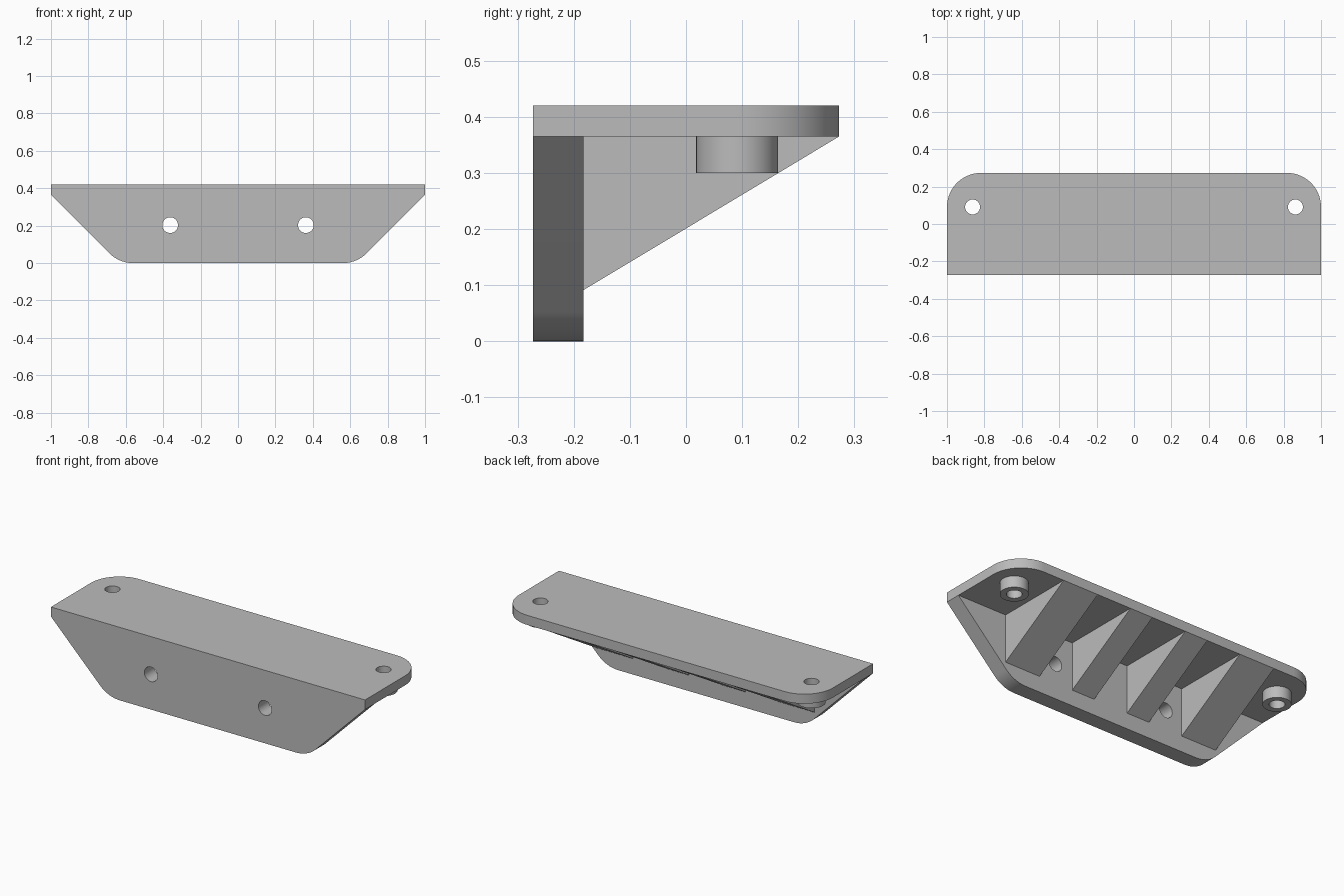
import bpy, bmesh, math
from mathutils import Vector

if "Cube" in bpy.data.objects:
    bpy.data.objects.remove(bpy.data.objects["Cube"])

grey = bpy.data.materials.new("light grey")
grey.diffuse_color = (0.5, 0.5, 0.5, 1)
grey.use_nodes = True
grey.node_tree.nodes["Principled BSDF"].inputs["Base Color"].default_value = grey.diffuse_color

Y0, Y1 = -0.273, 0.273        # front and back
WALL_Y = -0.183               # rear face of the front wall
PLATE_Z, TOP_Z = 0.365, 0.42  # underside and top of the top plate


def circle(cx, cy, r, n=48):
    return [(cx + r * math.cos(2 * math.pi * i / n),
             cy + r * math.sin(2 * math.pi * i / n)) for i in range(n)]


def rounded(points, n=16):
    """Outline from (x, y, fillet radius) corners."""
    out = []
    for i, (x, y, r) in enumerate(points):
        p = Vector((x, y))
        if r == 0:
            out.append(tuple(p))
            continue
        a = (Vector(points[i - 1][:2]) - p).normalized()
        b = (Vector(points[(i + 1) % len(points)][:2]) - p).normalized()
        half = a.angle(b) / 2
        c = p + (a + b).normalized() * (r / math.sin(half))
        start = p + a * (r / math.tan(half)) - c
        end = p + b * (r / math.tan(half)) - c
        sweep = math.pi - 2 * half
        for k in range(n + 1):
            t = k / n
            v = (start * math.sin((1 - t) * sweep) + end * math.sin(t * sweep)) / math.sin(sweep)
            out.append(tuple(c + v))
    return out


def extruded(name, loops, depth, location, rotation=(0, 0, 0)):
    """Solid from a flat outline plus hole loops, centred on its thickness."""
    cu = bpy.data.curves.new(name, 'CURVE')
    cu.dimensions = '2D'
    cu.fill_mode = 'BOTH'
    cu.extrude = depth / 2
    for pts in loops:
        s = cu.splines.new('POLY')
        s.points.add(len(pts) - 1)
        for sp, (x, y) in zip(s.points, pts):
            sp.co = (x, y, 0, 1)
        s.use_cyclic_u = True
    ob = bpy.data.objects.new(name, cu)
    ob.location, ob.rotation_euler = location, rotation
    bpy.context.collection.objects.link(ob)
    bpy.ops.object.select_all(action='DESELECT')
    ob.select_set(True)
    bpy.context.view_layer.objects.active = ob
    bpy.ops.object.convert(target='MESH')
    ob = bpy.context.view_layer.objects.active
    bm = bmesh.new()
    bm.from_mesh(ob.data)
    bmesh.ops.remove_doubles(bm, verts=bm.verts, dist=1e-5)
    bmesh.ops.recalc_face_normals(bm, faces=bm.faces)
    bm.to_mesh(ob.data)
    bm.free()
    ob.data.materials.clear()
    ob.data.materials.append(grey)
    bpy.ops.object.shade_smooth_by_angle(angle=math.radians(30))
    return ob


HX, HY, HR = 0.863, 0.091, 0.04  # top screw holes

# Top plate with rounded back corners and two screw holes
extruded("top_plate",
         [rounded([(-1, Y0, 0), (1, Y0, 0), (1, Y1, 0.182), (-1, Y1, 0.182)]),
          circle(-HX, HY, HR), circle(HX, HY, HR)],
         TOP_Z - PLATE_Z, (0, 0, (TOP_Z + PLATE_Z) / 2))

# Front wall with slanted ends and two screw holes
extruded("front_wall",
         [rounded([(-0.635, 0, 0.18), (0.635, 0, 0.18), (1, PLATE_Z, 0), (-1, PLATE_Z, 0)]),
          circle(-0.363, 0.203, 0.042), circle(0.363, 0.203, 0.042)],
         WALL_Y - Y0, (0, (Y0 + WALL_Y) / 2, 0), (math.pi / 2, 0, 0))

for side, label in ((-1, "left"), (1, "right")):
    # Screw boss under the plate
    extruded(label + "_boss",
             [circle(side * HX, HY, 0.073), circle(side * HX, HY, HR)],
             PLATE_Z - 0.30, (0, 0, (PLATE_Z + 0.30) / 2))
    # Triangular ribs: wide outer, narrow inner
    for part, xa, xb in (("outer", 0.467, 0.69), ("inner", 0.108, 0.252)):
        extruded(f"{label}_{part}_rib",
                 [[(WALL_Y, 0.091), (Y1, PLATE_Z), (WALL_Y, PLATE_Z)]],
                 xb - xa, (side * (xa + xb) / 2, 0, 0),
                 (math.pi / 2, 0, math.pi / 2))
